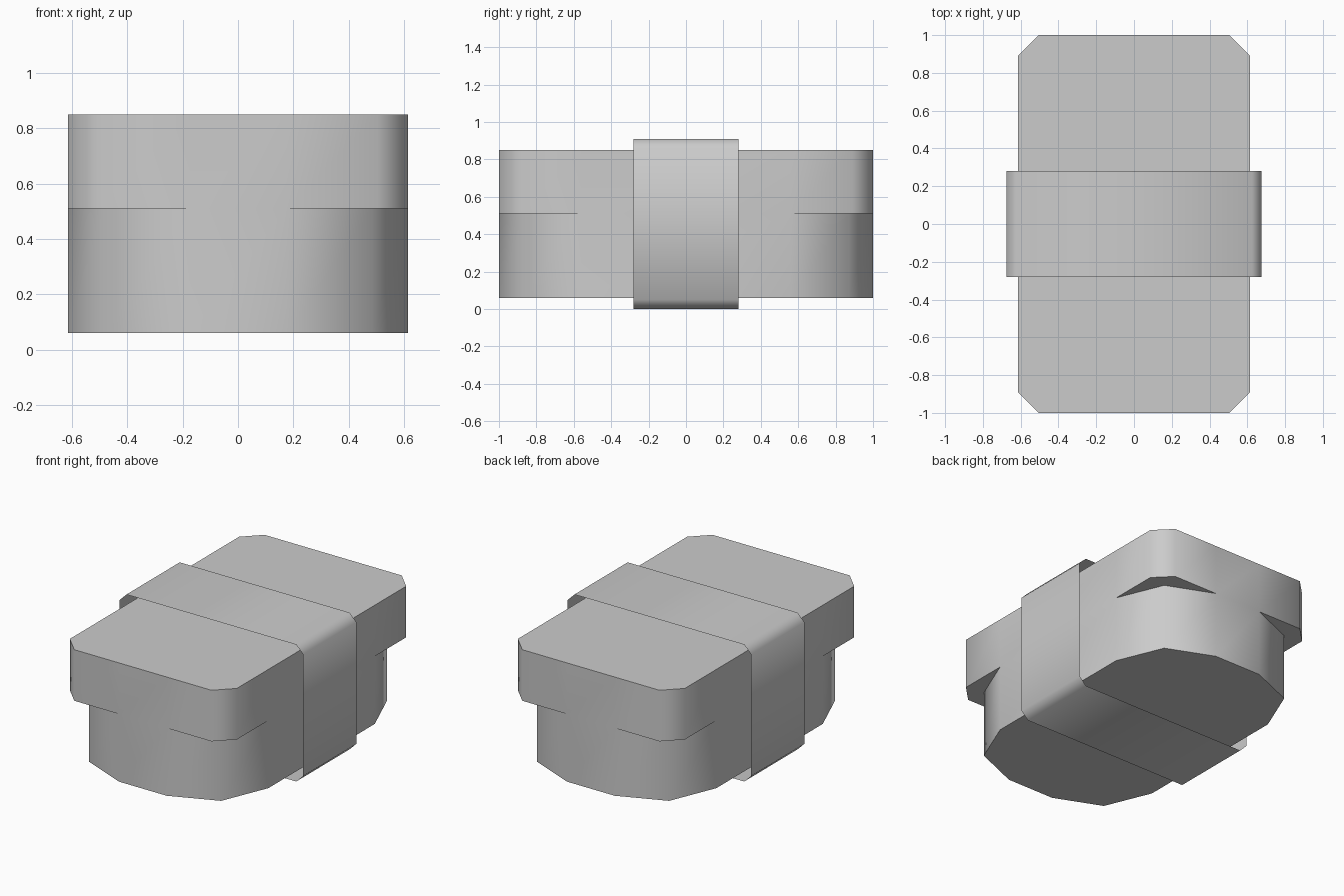
import bpy, bmesh, math

if "Cube" in bpy.data.objects:
    bpy.data.objects.remove(bpy.data.objects["Cube"])

W, L = 0.615, 1.0          # half width and half length of the body
R, C = 0.44, 0.11          # lower corner radius, upper corner chamfer
Z0, Z1, Z2 = 0.06, 0.51, 0.85


def mirrored_loop(corner):
    """Repeat one (+x, -y) corner in all four quadrants, counter-clockwise."""
    return (corner
            + [(x, -y) for x, y in reversed(corner)]
            + [(-x, -y) for x, y in corner]
            + [(-x, y) for x, y in reversed(corner)])


def walls(bm, low, high):
    n = len(low)
    for i in range(n):
        j = (i + 1) % n
        bm.faces.new((low[i], low[j], high[j], high[i]))


def finish(bm, name):
    bmesh.ops.remove_doubles(bm, verts=bm.verts, dist=1e-4)
    bmesh.ops.recalc_face_normals(bm, faces=bm.faces)
    mesh = bpy.data.meshes.new(name)
    bm.to_mesh(mesh)
    bm.free()
    obj = bpy.data.objects.new(name, mesh)
    bpy.context.collection.objects.link(obj)
    bpy.ops.object.select_all(action='DESELECT')
    obj.select_set(True)
    bpy.context.view_layer.objects.active = obj
    bpy.ops.object.shade_smooth_by_angle(angle=math.radians(50))
    return obj


# Body: rounded lower half under a chamfered upper half, ledges at the corners
s = R * math.sqrt(0.5)
start, mid, end = (W - R, -L), (W - R + s, -L + R - s), (W, -L + R)
lower = mirrored_loop([start, mid, end])
upper = mirrored_loop([start, (W - C, -L), (W, -L + C), end])

bm = bmesh.new()


def ring(points, z):
    return [bm.verts.new((x, y, z)) for x, y in points]


bottom, lower_rim = ring(lower, Z0), ring(lower, Z1)
upper_rim, top = ring(upper, Z1), ring(upper, Z2)
walls(bm, bottom, lower_rim)
walls(bm, upper_rim, top)
bm.faces.new(bottom[::-1])
bm.faces.new(top)
for k in range(4):
    bm.faces.new(upper_rim[4 * k:4 * k + 4] + [lower_rim[3 * k + 1]])
finish(bm, "body")

# Band: open-ended sleeve with small chamfers around the middle
BW, BH, BC, BY = 0.675, 0.455, 0.05, 0.28
profile = mirrored_loop([(BW - BC, -BH), (BW, -BH + BC)])
bm = bmesh.new()
front, back = ([bm.verts.new((x, y, z + BH)) for x, z in profile]
               for y in (-BY, BY))
walls(bm, front, back)
band = finish(bm, "band")

# Make sure the open sleeve faces outwards
if any(p.normal.z < -0.9 and p.center.z > BH for p in band.data.polygons):
    band.data.flip_normals()
